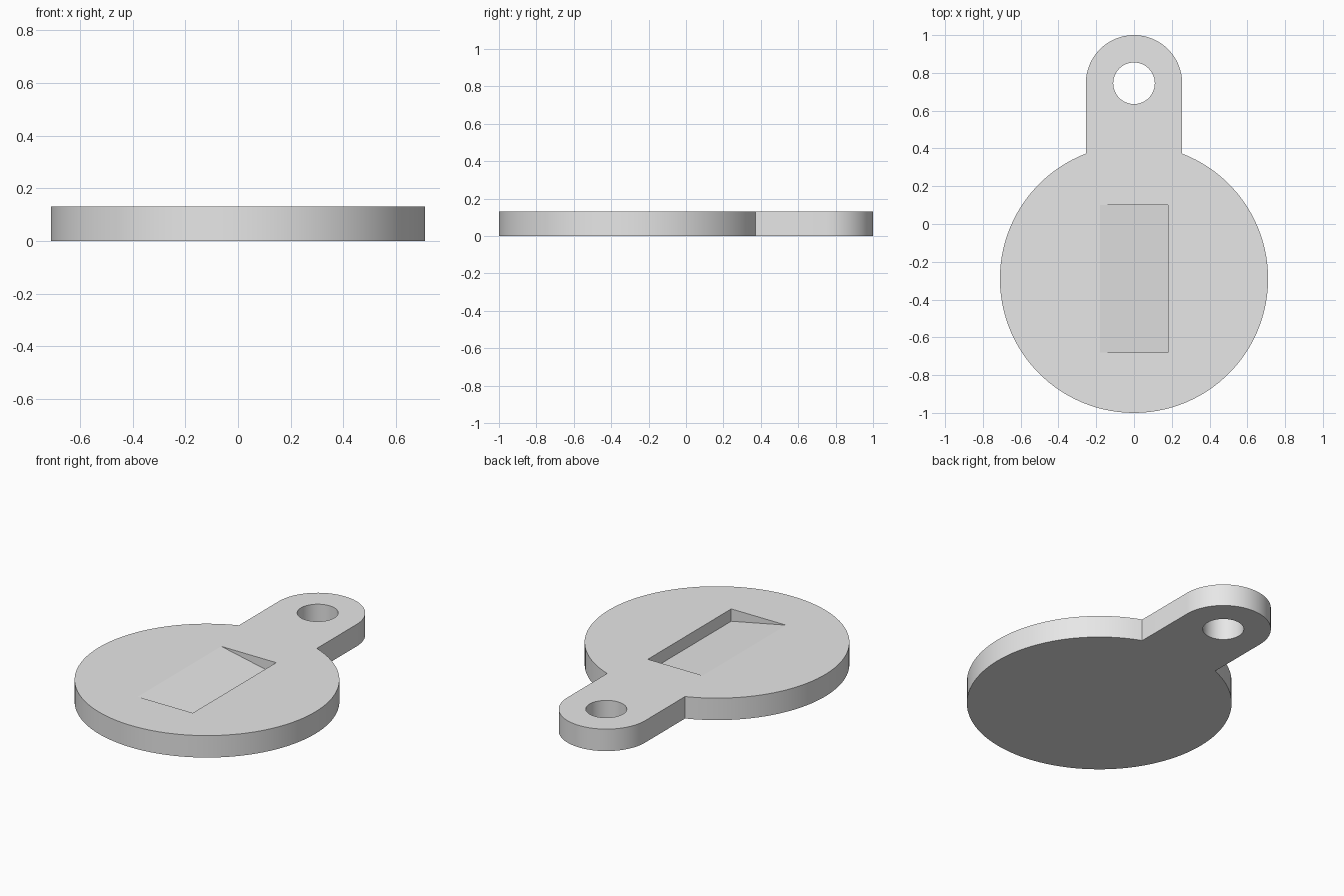
import bpy, bmesh, math

if "Cube" in bpy.data.objects:
    bpy.data.objects.remove(bpy.data.objects["Cube"])

THICK = 0.13
DISC_Y, DISC_R = -0.29, 0.71
TAB_Y, TAB_R = 0.745, 0.255
HOLE_R = 0.11
POCKET_X, POCKET_Y, POCKET_DEPTH = 0.18, 0.39, 0.073


def arc(cy, r, start, end, n):
    """Points along an arc centred on x = 0."""
    return [(r * math.cos(start + (end - start) * i / n),
             cy + r * math.sin(start + (end - start) * i / n)) for i in range(n + 1)]


def prism(name, base, offset):
    """Solid made by sweeping a flat 3D outline along an offset."""
    bm = bmesh.new()
    face = bm.faces.new([bm.verts.new(p) for p in base])
    swept = bmesh.ops.extrude_face_region(bm, geom=[face])["geom"]
    bmesh.ops.translate(bm, vec=offset, verts=[v for v in swept if isinstance(v, bmesh.types.BMVert)])
    bmesh.ops.recalc_face_normals(bm, faces=bm.faces)
    mesh = bpy.data.meshes.new(name)
    bm.to_mesh(mesh)
    bm.free()
    obj = bpy.data.objects.new(name, mesh)
    bpy.context.collection.objects.link(obj)
    return obj


def cut(target, cutter):
    """Subtract the cutter, then remove it."""
    mod = target.modifiers.new("cut", 'BOOLEAN')
    mod.operation, mod.solver, mod.object = 'DIFFERENCE', 'EXACT', cutter
    bpy.context.view_layer.objects.active = target
    bpy.ops.object.modifier_apply(modifier=mod.name)
    bpy.data.objects.remove(cutter)


# Round tag with its hanging tab, as one outline
join = math.acos(TAB_R / DISC_R)
outline = (arc(DISC_Y, DISC_R, math.pi - join, 2 * math.pi + join, 96)
           + arc(TAB_Y, TAB_R, 0, math.pi, 48))
tag = prism("tag_body", [(x, y, 0) for x, y in outline], (0, 0, THICK))

grey = bpy.data.materials.new("light grey")
grey.diffuse_color = (0.8, 0.8, 0.8, 1)
grey.use_nodes = True
grey.node_tree.nodes["Principled BSDF"].inputs["Base Color"].default_value = grey.diffuse_color
tag.data.materials.append(grey)

# Hanging hole through the tab
hole = arc(TAB_Y, HOLE_R, 0, 2 * math.pi, 64)[:-1]
cut(tag, prism("hole_cutter", [(x, y, -0.1) for x, y in hole], (0, 0, 0.4)))

# Ramped pocket, flush on the left and deepest on the right
lift = 0.05
slope = POCKET_DEPTH / (2 * POCKET_X)
wedge = [(-POCKET_X - lift / slope, THICK + lift),
         (POCKET_X, THICK - POCKET_DEPTH),
         (POCKET_X, THICK + lift)]
cut(tag, prism("pocket_cutter", [(x, DISC_Y - POCKET_Y, z) for x, z in wedge],
               (0, 2 * POCKET_Y, 0)))

# Smooth curved walls, keep rims and pocket edges crisp
bpy.ops.object.select_all(action='DESELECT')
tag.select_set(True)
bpy.context.view_layer.objects.active = tag
bpy.ops.object.shade_smooth_by_angle(angle=math.radians(10))
